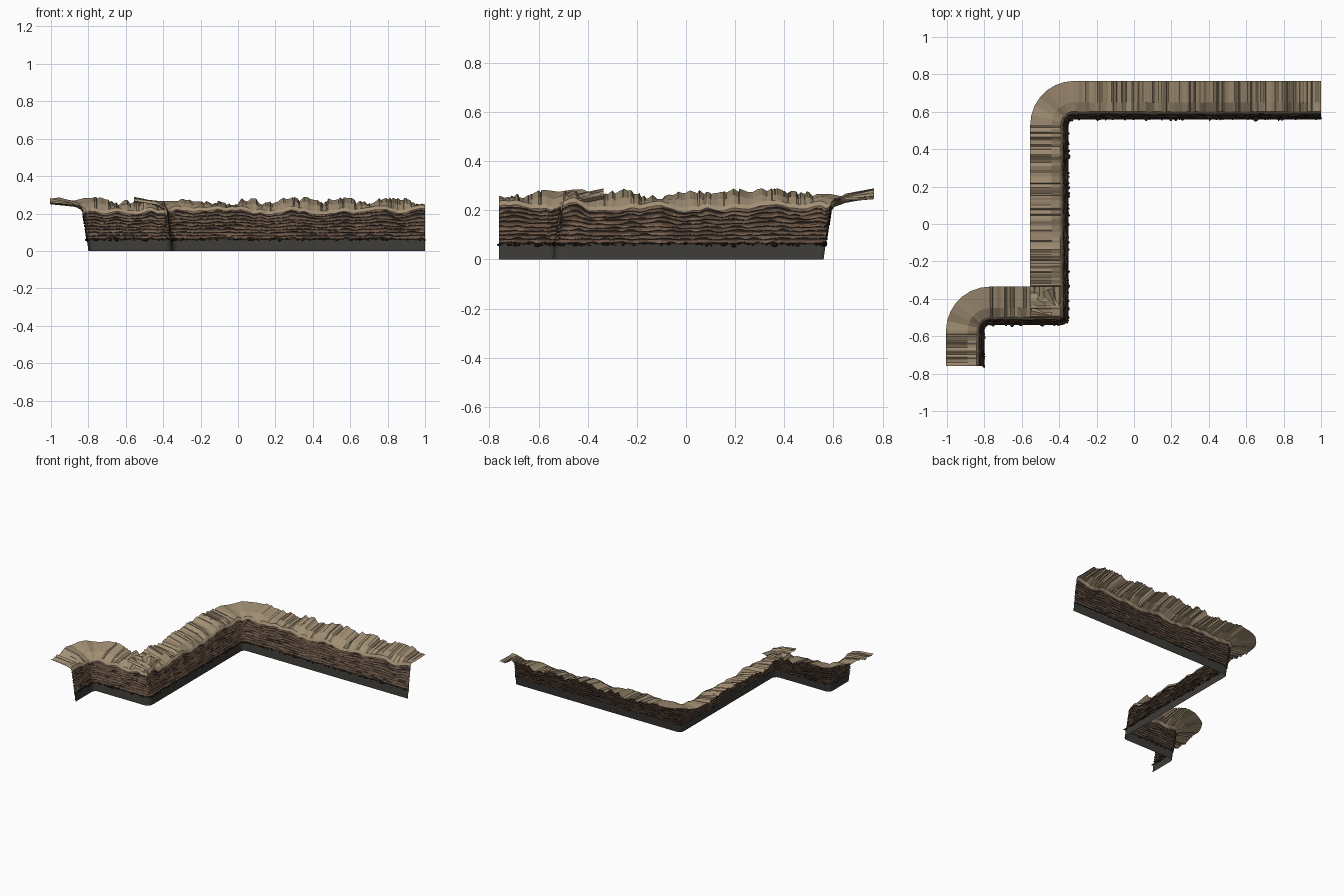
import bpy, bmesh, math, random
from mathutils import Vector, noise, Matrix

if "Cube" in bpy.data.objects:
    bpy.data.objects.remove(bpy.data.objects["Cube"])

random.seed(7)


def material(name, r, g, b):
    m = bpy.data.materials.new(name)
    m.diffuse_color = (r, g, b, 1)
    m.use_nodes = True
    m.node_tree.nodes["Principled BSDF"].inputs["Base Color"].default_value = m.diffuse_color
    return m


MATS = [material("base_stone", 0.045, 0.043, 0.038),
        material("crevice", 0.022, 0.015, 0.011),
        material("brown_rock", 0.13, 0.08, 0.052),
        material("warm_rock", 0.19, 0.125, 0.082),
        material("dark_rock", 0.08, 0.05, 0.035),
        material("sandy_top", 0.36, 0.275, 0.175)]


def wave(s, freq, seed):
    return noise.noise(Vector((s * freq, seed * 7.31, 0.37)))


# Path stations: (centre, direction, radius, sign, distance along path)
stations = []
dist = 0.0


def add(centre, direction, radius, sign, step):
    global dist
    dist += step
    stations.append((Vector(centre), Vector(direction), radius, sign, dist))


def straight(a, b, back):
    a, b = Vector(a), Vector(b)
    length, t = (b - a).length, 0.0
    add(a, back, 0, 1, 0)
    while True:
        step = random.choice((0.004, 0.008, 0.012, 0.018))
        if t + step > length - 0.004:
            break
        t += step
        add(a.lerp(b, t / length), back, 0, 1, step)
    add(b, back, 0, 1, length - t)


def corner(centre, start, end, radius, sign, n=7):
    for i in range(1, n):
        a = math.radians(start + (end - start) * i / n)
        add(centre, (math.cos(a), math.sin(a)), radius, sign, 0.03)


straight((-0.80, -0.76), (-0.80, -0.57), (-1, 0))
corner((-0.77, -0.57), 180, 90, 0.03, 1)
straight((-0.77, -0.54), (-0.39, -0.54), (0, 1))
corner((-0.39, -0.50), -90, 0, 0.04, -1)
straight((-0.35, -0.50), (-0.35, 0.53), (-1, 0))
corner((-0.32, 0.53), 180, 90, 0.03, 1)
straight((-0.32, 0.56), (1.0, 0.56), (0, 1))


def place(st, setback, z):
    centre, direction, radius, sign, _ = st
    p = centre + direction * (radius + sign * setback)
    return (p.x, p.y, z)


def lip_height(s):
    return 0.208 + 0.032 * wave(s, 9, 1) + 0.012 * wave(s, 25, 2)


def build(name, columns, colour):
    verts = [p for col in columns for p in col]
    rows = len(columns[0])
    faces, ids = [], []
    for i in range(len(columns) - 1):
        for j in range(rows - 1):
            a = i * rows + j
            faces.append((a, a + rows, a + rows + 1, a + 1))
            ids.append(colour(i, j))
    mesh = bpy.data.meshes.new(name)
    mesh.from_pydata(verts, [], faces)
    for m in MATS:
        mesh.materials.append(m)
    mesh.polygons.foreach_set("material_index", ids)
    ob = bpy.data.objects.new(name, mesh)
    bpy.context.collection.objects.link(ob)
    return ob


# Smooth dark footing
build("cliff_base", [[place(s, 0, 0), place(s, 0.008, 0.062)] for s in stations],
      lambda i, j: 0)

# Layered rock wall: each stratum is a recessed crevice under a bulging ledge
LAYERS = 9
columns = []
for st in stations:
    s = st[4]
    top = lip_height(s)
    col = [place(st, 0.008, 0.062)]
    for k in range(LAYERS):
        def height(f):
            f = f / LAYERS
            ramp = f ** 1.5
            return 0.062 + f * 0.146 + ramp * (top - 0.208)
        z0, z1 = height(k), height(k + 1)
        gap = (z1 - z0) * max(0.08, 0.3 + 0.55 * wave(s, 28, 10 + k))
        v = 0.010 + 0.022 * k / LAYERS
        bulge = 0.006 * wave(s, 18, 30 + k)
        jag = 0.002 * wave(s, 60, 70 + k)
        col += [place(st, v + 0.003, z0 + gap * 0.9 + jag * 0.5),
                place(st, v - 0.003 + bulge, z0 + gap + 0.001),
                place(st, v - 0.001 + bulge, z0 + (z1 - z0) * 0.65 + jag),
                place(st, v + 0.002, z1)]
    columns.append(col)


def rock_colour(i, j):
    k, part = divmod(j, 4)
    if part == 0:
        return 1
    n = wave(stations[i][4], 14, 50 + k * 4 + part)
    if part == 3:
        return 4 if n > 0.0 else 2
    return 4 if n > 0.3 else (3 if (n > -0.1) == (k % 2 == 0) or k > 6 else 2)


build("rock_strata", columns, rock_colour)

# Sloping plateau strip with creased, uneven back edge
top_cols = []
for st, lip in zip(stations, columns):
    s = st[4]
    z = lip_height(s)
    crease = random.uniform(-0.008, 0.008)
    back = min(0.289, 0.268 + 0.035 * wave(s, 8, 3) + 0.02 * wave(s, 35, 4) + crease)
    top_cols.append([lip[-1],
                     place(st, 0.042, z + 0.016),
                     place(st, 0.09, z * 0.45 + back * 0.55 + 0.006 + crease * 0.5),
                     place(st, 0.205, max(0.245, back))])
build("plateau_strip", top_cols, lambda i, j: 5)

# Small rubble lodged along the top of the footing
bm = bmesh.new()
for st in stations:
    if random.random() > 0.5:
        continue
    r = random.uniform(0.004, 0.008)
    if random.random() < 0.08:
        r = 0.012
    pos = place(st, random.uniform(-0.002, 0.008), random.uniform(0.056, 0.066))
    m = (Matrix.Translation(pos) @ Matrix.Rotation(random.uniform(0, 6), 4, 'Z')
         @ Matrix.Diagonal((r * 1.3, r, r * 0.7, 1)))
    bmesh.ops.create_icosphere(bm, subdivisions=1, radius=1, matrix=m)
mesh = bpy.data.meshes.new("base_rubble")
bm.to_mesh(mesh)
bm.free()
mesh.materials.append(MATS[1])
bpy.context.collection.objects.link(bpy.data.objects.new("base_rubble", mesh))
